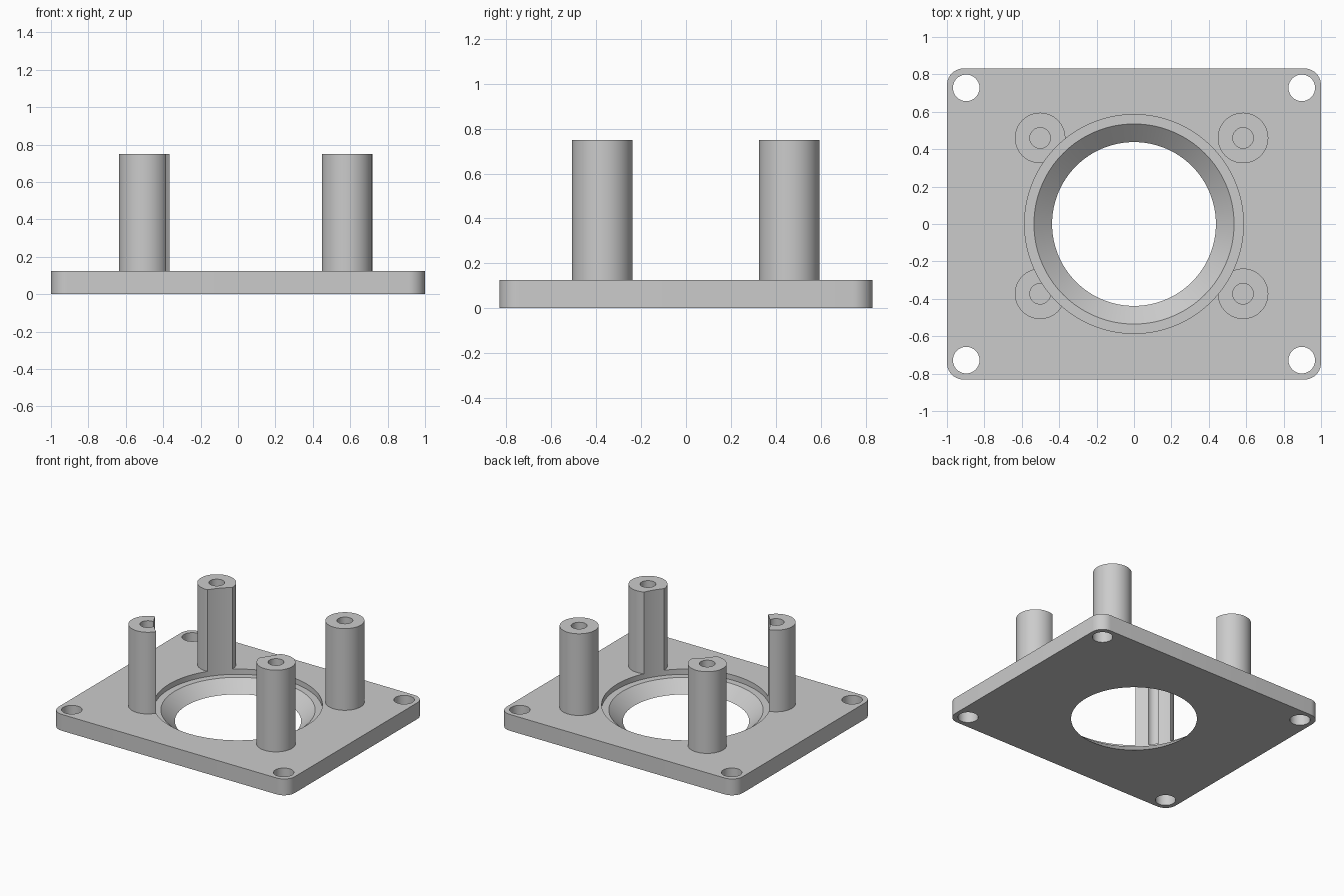
import bpy, bmesh, math

if "Cube" in bpy.data.objects:
    bpy.data.objects.remove(bpy.data.objects["Cube"])

PLATE_TOP, POST_TOP = 0.125, 0.75
BORE_R, SEAT_R, OPENING_R = 0.585, 0.535, 0.438
SEAT_Z = 0.085

grey = bpy.data.materials.new("plain_grey")
grey.diffuse_color = (0.6, 0.6, 0.6, 1)
grey.use_nodes = True
grey.node_tree.nodes["Principled BSDF"].inputs["Base Color"].default_value = grey.diffuse_color


def make_object(name, bm):
    bmesh.ops.recalc_face_normals(bm, faces=bm.faces)
    mesh = bpy.data.meshes.new(name)
    bm.to_mesh(mesh)
    bm.free()
    mesh.materials.append(grey)
    obj = bpy.data.objects.new(name, mesh)
    bpy.context.collection.objects.link(obj)
    return obj


def turned(name, profile, x=0, y=0, sides=64):
    """Capped solid of revolution from (radius, z) pairs."""
    bm = bmesh.new()
    rings = []
    for r, z in profile:
        rings.append([bm.verts.new((x + r * math.cos(2 * math.pi * i / sides),
                                    y + r * math.sin(2 * math.pi * i / sides), z))
                      for i in range(sides)])
    for a, b in zip(rings, rings[1:]):
        for i in range(sides):
            j = (i + 1) % sides
            bm.faces.new((a[i], a[j], b[j], b[i]))
    bm.faces.new(rings[0])
    bm.faces.new(rings[-1])
    return make_object(name, bm)


def rounded_plate(name, hx, hy, radius, height, steps=10):
    bm = bmesh.new()
    outline = []
    for k, (sx, sy) in enumerate([(1, 1), (-1, 1), (-1, -1), (1, -1)]):
        for i in range(steps + 1):
            a = math.pi / 2 * (k + i / steps)
            outline.append(bm.verts.new((sx * (hx - radius) + radius * math.cos(a),
                                         sy * (hy - radius) + radius * math.sin(a), 0)))
    base = bm.faces.new(outline)
    top = bmesh.ops.extrude_face_region(bm, geom=[base])["geom"]
    bmesh.ops.translate(bm, vec=(0, 0, height),
                        verts=[v for v in top if isinstance(v, bmesh.types.BMVert)])
    return make_object(name, bm)


def cut(obj, cutters):
    """Subtract the cutters, then remove them and shade the result."""
    bpy.ops.object.select_all(action='DESELECT')
    bpy.context.view_layer.objects.active = obj
    obj.select_set(True)
    for c in cutters:
        mod = obj.modifiers.new("cut", 'BOOLEAN')
        mod.operation, mod.solver, mod.object = 'DIFFERENCE', 'EXACT', c
        bpy.ops.object.modifier_apply(modifier=mod.name)
    for c in cutters:
        bpy.data.objects.remove(c)
    bpy.ops.object.shade_smooth_by_angle(angle=math.radians(30))


# Base plate: stepped, tapered centre opening and four corner screw holes
plate = rounded_plate("base_plate", 1.0, 0.832, 0.09, PLATE_TOP)
slope = (SEAT_R - OPENING_R) / SEAT_Z
opening = turned("opening_cutter", [(OPENING_R - 0.05 * slope, -0.05), (OPENING_R, 0),
                                    (SEAT_R, SEAT_Z), (BORE_R, SEAT_Z), (BORE_R, 0.3)],
                 sides=128)
screw_holes = [turned("screw_hole_cutter", [(0.071, -0.1), (0.071, 0.3)], sx * 0.897, sy * 0.728)
               for sx in (-1, 1) for sy in (-1, 1)]
cut(plate, [opening] + screw_holes)

# Standoff posts: drilled down the middle, trimmed where they meet the bore
for side, x in (("left", -0.502), ("right", 0.583)):
    for end, y in (("front", -0.373), ("back", 0.46)):
        post = turned(f"post_{end}_{side}", [(0.135, PLATE_TOP), (0.135, POST_TOP)], x, y)
        pilot = turned("pilot_cutter", [(0.055, 0), (0.055, 1)], x, y, 40)
        bore = turned("bore_cutter", [(BORE_R, 0), (BORE_R, 1)], sides=128)
        cut(post, [pilot, bore])
